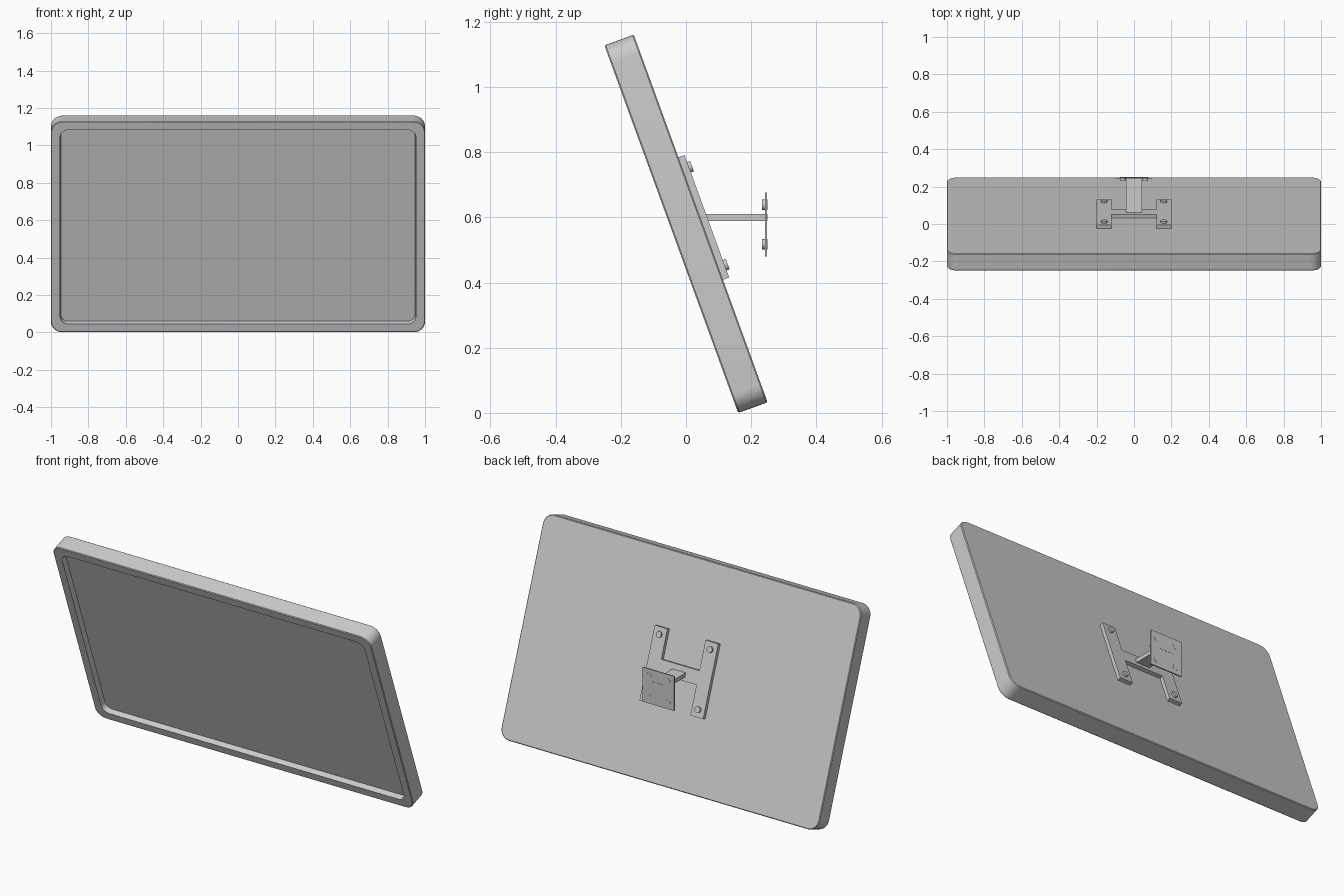
import bpy, bmesh, math
from mathutils import Matrix, Vector

if "Cube" in bpy.data.objects:
    bpy.data.objects.remove(bpy.data.objects["Cube"])

# Tilted frame of the screen: local y points out of the back, local z up the panel
TILT = Matrix.Translation((0, 0, 0.58)) @ Matrix.Rotation(math.radians(20), 4, 'X')


def finish(name, bm, matrix=Matrix(), smooth=False):
    bmesh.ops.recalc_face_normals(bm, faces=bm.faces[:])
    mesh = bpy.data.meshes.new(name)
    bm.to_mesh(mesh)
    bm.free()
    ob = bpy.data.objects.new(name, mesh)
    bpy.context.collection.objects.link(ob)
    ob.matrix_world = matrix
    if smooth:
        bpy.ops.object.select_all(action='DESELECT')
        ob.select_set(True)
        bpy.context.view_layer.objects.active = ob
        bpy.ops.object.shade_smooth_by_angle(angle=math.radians(30))
    return ob


def rounded_rect(hx, hz, r, y, steps=8):
    pts = []
    for i, (sx, sz) in enumerate([(1, 1), (-1, 1), (-1, -1), (1, -1)]):
        for k in range(steps + 1):
            a = math.pi / 2 * (i + k / steps)
            pts.append((sx * (hx - r) + r * math.cos(a), y,
                        sz * (hz - r) + r * math.sin(a)))
    return pts


def box(name, lo, hi, matrix=Matrix()):
    bm = bmesh.new()
    lo, hi = Vector(lo), Vector(hi)
    bmesh.ops.create_cube(bm, size=1, matrix=Matrix.Translation((lo + hi) / 2)
                          @ Matrix.Diagonal((*(hi - lo), 1)))
    return finish(name, bm, matrix)


def screw(name, x, y0, y1, z, r, matrix=Matrix()):
    bm = bmesh.new()
    place = Matrix.Translation((x, (y0 + y1) / 2, z)) @ Matrix.Rotation(math.pi / 2, 4, 'X')
    bmesh.ops.create_cone(bm, cap_ends=True, segments=16, radius1=r, radius2=r,
                          depth=y1 - y0, matrix=place)
    return finish(name, bm, matrix, smooth=True)


# Screen: casing with softened edges, bezel and recessed display, (inset, y, corner radius)
profile = [(0.004, 0.048, 0.056), (0, 0.044, 0.06), (0, -0.044, 0.06),
           (0.004, -0.048, 0.056), (0.048, -0.048, 0.045), (0.053, -0.018, 0.04)]
bm = bmesh.new()
loops = [[bm.verts.new(p) for p in rounded_rect(1 - i, 0.6 - i, r, y)]
         for i, y, r in profile]
for a, b in zip(loops, loops[1:]):
    for k in range(len(a)):
        n = (k + 1) % len(a)
        bm.faces.new((a[k], a[n], b[n], b[k]))
bm.faces.new(loops[0])
bm.faces.new(loops[-1])
finish("screen_casing", bm, TILT, smooth=True)

# H-shaped bracket on the back of the screen
quarter = [(0.12, 0.038), (0.12, 0.2), (0.2, 0.2)]
right = quarter + [(x, -z) for x, z in reversed(quarter)]
outline = right + [(-x, -z) for x, z in right]
bm = bmesh.new()
face = bm.faces.new([bm.verts.new((x, 0.047, z)) for x, z in outline])
ext = bmesh.ops.extrude_face_region(bm, geom=[face], use_keep_orig=True)
bmesh.ops.translate(bm, vec=(0, 0.021, 0),
                    verts=[v for v in ext['geom'] if isinstance(v, bmesh.types.BMVert)])
finish("screen_bracket", bm, TILT)

# Arm and wall plate
box("mount_arm", (-0.042, 0.055, 0.588), (0.042, 0.25, 0.61))
box("wall_plate", (-0.1, 0.242, 0.48), (0.1, 0.249, 0.676))

# Screws on the bracket and through the wall plate
for sx in (-1, 1):
    for sz in (-1, 1):
        screw("bracket_screw", sx * 0.16, 0.06, 0.078, sz * 0.16, 0.017, TILT)
        screw("wall_screw", sx * 0.06, 0.233, 0.25, 0.578 + sz * 0.06, 0.016)
